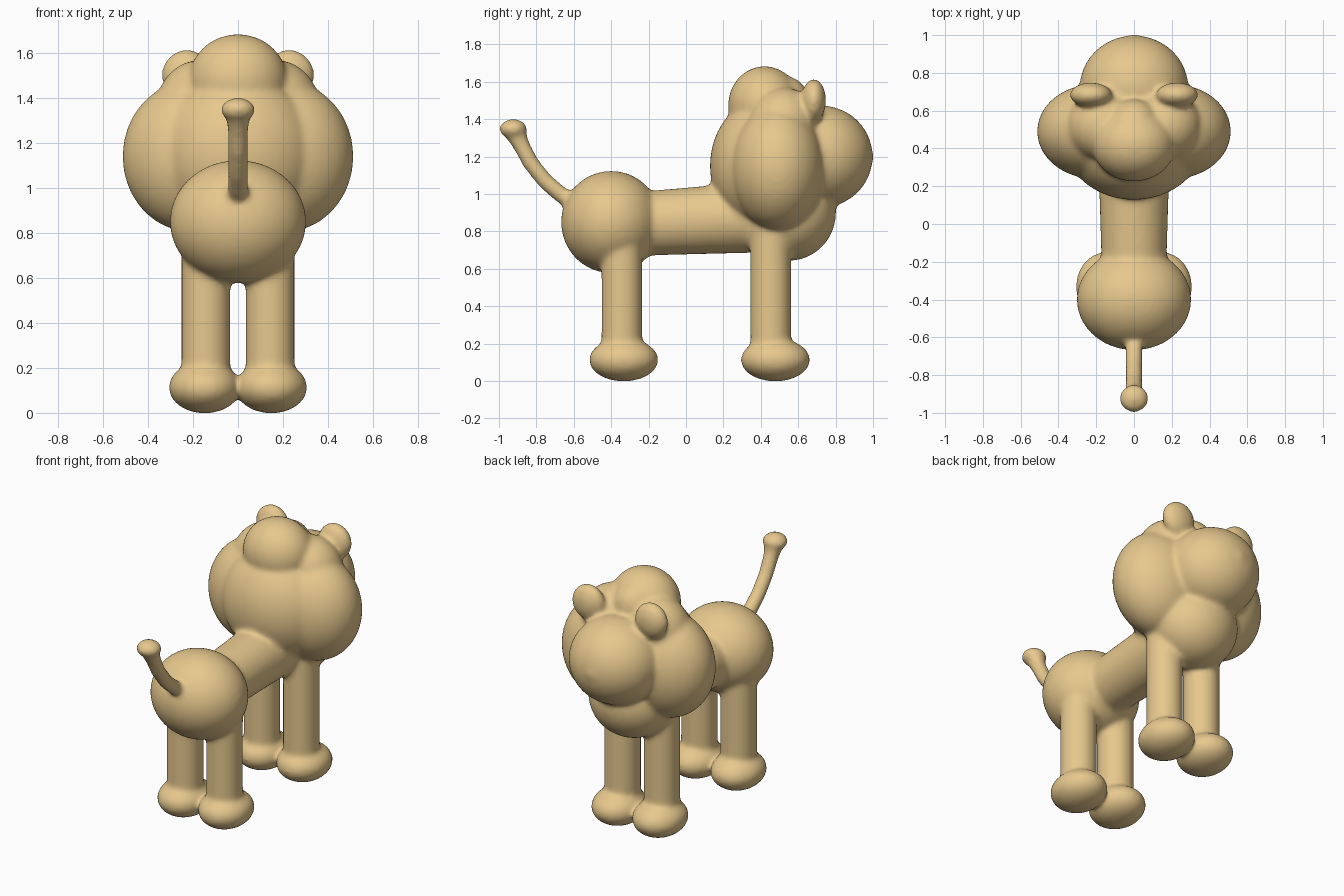
import bpy, bmesh
from mathutils import Vector, Matrix

if "Cube" in bpy.data.objects:
    bpy.data.objects.remove(bpy.data.objects["Cube"])

bm = bmesh.new()


def ball(c, r):
    """Ellipsoid at c with radii r."""
    m = Matrix.Translation(c) @ Matrix.Diagonal((*r, 1))
    bmesh.ops.create_uvsphere(bm, u_segments=48, v_segments=32, radius=1, matrix=m)


def tube(p, q, r1, r2):
    """Capped cone from p (radius r1) to q (radius r2)."""
    p, q = Vector(p), Vector(q)
    d = q - p
    rot = d.to_track_quat('Z', 'Y').to_matrix().to_4x4()
    bmesh.ops.create_cone(bm, cap_ends=True, segments=40, radius1=r1, radius2=r2,
                          depth=d.length, matrix=Matrix.Translation((p + q) / 2) @ rot)


# rump, barrel and chest
ball((0, -0.40, 0.85), (0.303, 0.268, 0.273))
tube((0, -0.35, 0.835), (0, 0.45, 0.88), 0.168, 0.192)
ball((0, 0.55, 0.90), (0.272, 0.252, 0.257))

# tail and tuft
path = [(-0.58, 0.95), (-0.66, 0.99), (-0.75, 1.065), (-0.83, 1.165),
        (-0.88, 1.26), (-0.92, 1.345)]
radii = [0.047, 0.045, 0.044, 0.044, 0.046, 0.060]
for i, (y, z) in enumerate(path[:-1]):
    tube((0, y, z), (0, *path[i + 1]), radii[i], radii[i + 1])
    ball((0, y, z), (radii[i],) * 3)
ball((0, -0.924, 1.348), (0.077, 0.074, 0.053))

# mane: back lobe, crown and forehead
ball((0, 0.42, 1.15), (0.36, 0.292, 0.36))
ball((0, 0.42, 1.475), (0.22, 0.195, 0.208))
ball((0, 0.52, 1.49), (0.14, 0.14, 0.143))

# head and nose
ball((0, 0.72, 1.20), (0.288, 0.278, 0.273))
ball((0, 0.967, 1.20), (0.04, 0.04, 0.04))

for s in (-1, 1):
    # mane side lobes
    ball((s * 0.21, 0.49, 1.14), (0.303, 0.25, 0.335))
    ball((s * 0.16, 0.52, 1.37), (0.20, 0.19, 0.20))
    # ears
    ball((s * 0.228, 0.683, 1.50), (0.112, 0.066, 0.115))
    # legs and feet
    for leg_y, foot_y in ((-0.343, -0.333), (0.453, 0.478)):
        tube((s * 0.143, leg_y, 0.10), (s * 0.143, leg_y, 0.85), 0.109, 0.109)
        ball((s * 0.148, foot_y, 0.113), (0.16, 0.185, 0.115))

mesh = bpy.data.meshes.new("lion_body")
bm.to_mesh(mesh)
bm.free()
body = bpy.data.objects.new("lion_body", mesh)
bpy.context.collection.objects.link(body)

# fuse the parts and soften the joins
fuse = body.modifiers.new("fuse", 'REMESH')
fuse.mode = 'VOXEL'
fuse.voxel_size = 0.014
fuse.use_smooth_shade = True
soften = body.modifiers.new("soften", 'SMOOTH')
soften.factor = 0.5
soften.iterations = 12

tan = bpy.data.materials.new("tan")
tan.diffuse_color = (0.80, 0.58, 0.27, 1)
tan.use_nodes = True
tan.node_tree.nodes["Principled BSDF"].inputs["Base Color"].default_value = tan.diffuse_color
mesh.materials.append(tan)
